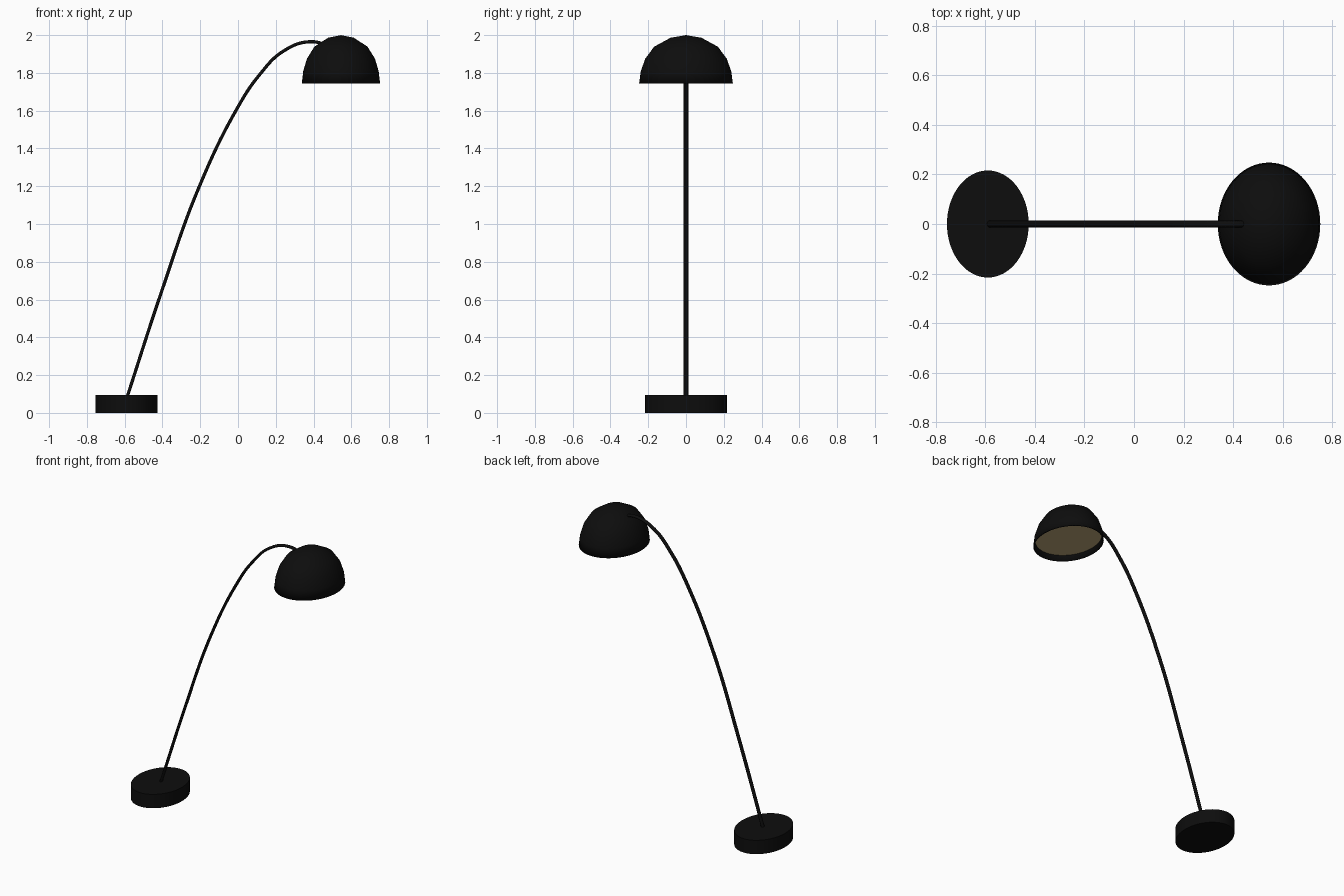
import bpy, bmesh, math

cube = bpy.data.objects.get("Cube")
if cube:
    bpy.data.objects.remove(cube, do_unlink=True)


def make_material(name, rgb, roughness=0.5):
    m = bpy.data.materials.new(name)
    m.use_nodes = True
    m.diffuse_color = (*rgb, 1)
    node = next(n for n in m.node_tree.nodes if n.type == 'BSDF_PRINCIPLED')
    node.inputs["Base Color"].default_value = (*rgb, 1)
    node.inputs["Roughness"].default_value = roughness
    return m


BLACK = make_material("matte black", (0.004, 0.004, 0.004))
CREAM = make_material("warm cream", (0.5, 0.385, 0.19))


def lathe(name, profile, centre, rx, ry, mat, segments=64):
    """Spin (radius, z) points about z, stretched to an oval."""
    bm = bmesh.new()
    rings = []
    for r, z in profile:
        if r == 0:
            rings.append([bm.verts.new((0, 0, z))] * segments)
        else:
            rings.append([bm.verts.new((rx * r * math.cos(2 * math.pi * i / segments),
                                        ry * r * math.sin(2 * math.pi * i / segments), z))
                          for i in range(segments)])
    for a, b in zip(rings, rings[1:]):
        for i in range(segments):
            j = (i + 1) % segments
            corners = list(dict.fromkeys((a[i], a[j], b[j], b[i])))
            bm.faces.new(corners)
    bmesh.ops.recalc_face_normals(bm, faces=bm.faces)
    mesh = bpy.data.meshes.new(name)
    bm.to_mesh(mesh)
    bm.free()
    mesh.materials.append(mat)
    obj = bpy.data.objects.new(name, mesh)
    obj.location = centre
    bpy.context.collection.objects.link(obj)
    return obj


def smooth(obj, angle=30):
    bpy.ops.object.select_all(action='DESELECT')
    obj.select_set(True)
    bpy.context.view_layer.objects.active = obj
    bpy.ops.object.shade_smooth_by_angle(angle=math.radians(angle))


# Heavy oval foot
base = lathe("base", [(0, 0), (1, 0), (1, 0.095), (0, 0.095)],
             (-0.59, 0, 0), 0.165, 0.216, BLACK)
smooth(base)

# Open dome shade with a thin wall
H = 0.255
dome = [(1, 0), (0.965, 0.25), (0.87, 0.51), (0.68, 0.76), (0.33, 0.945), (0, 1)]
shade = lathe("lamp_shade", [(r, z * H) for r, z in dome],
              (0.545, 0, 1.745), 0.207, 0.248, BLACK)
# an open shell needs its normals facing outward for the wall to grow inward
if shade.data.polygons[0].normal.dot(shade.data.polygons[0].center) < 0:
    shade.data.flip_normals()
wall = shade.modifiers.new("wall", 'SOLIDIFY')
wall.thickness = 0.008
wall.offset = -1
smooth(shade)

# Glowing diffuser set just inside the rim
lathe("diffuser", [(0, 0), (0.95, 0), (0.95, 0.006), (0, 0.006)],
      (0.545, 0, 1.783), 0.207, 0.248, CREAM)

# Arched pole, swept along a curve and widened front to back
path = [(-0.59, 0.075), (-0.402, 0.65), (-0.206, 1.196), (0.0, 1.62),
        (0.11, 1.785), (0.243, 1.917), (0.385, 1.965), (0.47, 1.942), (0.545, 1.88)]
curve = bpy.data.curves.new("pole", 'CURVE')
curve.dimensions = '3D'
curve.bevel_depth = 0.009
curve.bevel_resolution = 3
curve.resolution_u = 10
curve.use_fill_caps = True
spline = curve.splines.new('BEZIER')
spline.bezier_points.add(len(path) - 1)
for point, (x, z) in zip(spline.bezier_points, path):
    point.co = (x, 0, z)
    point.handle_left_type = point.handle_right_type = 'AUTO'
curve.materials.append(BLACK)
pole = bpy.data.objects.new("pole", curve)
pole.scale.y = 1.5
bpy.context.collection.objects.link(pole)
